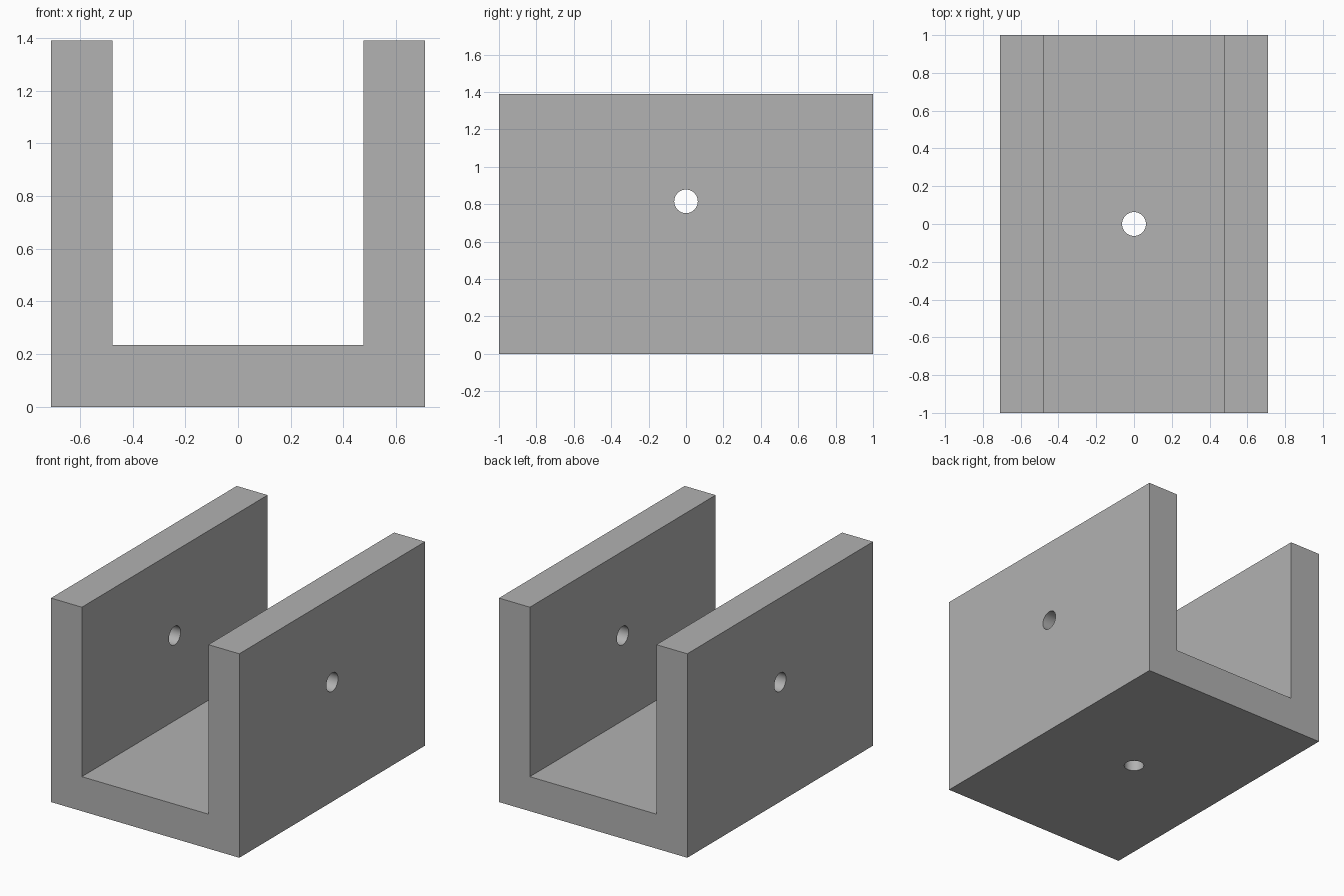
import bpy
import bmesh
from math import radians

if "Cube" in bpy.data.objects:
    bpy.data.objects.remove(bpy.data.objects["Cube"], do_unlink=True)

HALF_W, INNER_W, HEIGHT, FLOOR, HALF_L = 0.71, 0.477, 1.39, 0.235, 1.0
HOLE_R, HOLE_Z = 0.063, 0.815

# Plain grey material
grey = bpy.data.materials.new("plain grey")
grey.use_nodes = True
colour = (0.445, 0.445, 0.445, 1)
grey.diffuse_color = colour
grey.node_tree.nodes["Principled BSDF"].inputs["Base Color"].default_value = colour

# U-shaped channel: right half of the profile mirrored, then extruded along y
half = [(HALF_W, 0), (HALF_W, HEIGHT), (INNER_W, HEIGHT), (INNER_W, FLOOR)]
profile = half + [(-x, z) for x, z in reversed(half)]
bm = bmesh.new()
face = bm.faces.new([bm.verts.new((x, -HALF_L, z)) for x, z in profile])
ext = bmesh.ops.extrude_face_region(bm, geom=[face])
verts = [v for v in ext["geom"] if isinstance(v, bmesh.types.BMVert)]
bmesh.ops.translate(bm, verts=verts, vec=(0, 2 * HALF_L, 0))
bmesh.ops.recalc_face_normals(bm, faces=bm.faces)
mesh = bpy.data.meshes.new("u_channel")
bm.to_mesh(mesh)
bm.free()
mesh.materials.append(grey)
channel = bpy.data.objects.new("u_channel", mesh)
bpy.context.collection.objects.link(channel)


def drill(name, location, depth, rotation):
    """Cut a round through hole in the channel."""
    bpy.ops.mesh.primitive_cylinder_add(vertices=48, radius=HOLE_R, depth=depth,
                                        location=location, rotation=rotation)
    cutter = bpy.context.object
    cutter.name = name
    cutter.hide_render = True
    cutter.data.materials.append(grey)
    mod = channel.modifiers.new(name, "BOOLEAN")
    mod.operation = "DIFFERENCE"
    mod.solver = "EXACT"
    mod.object = cutter
    bpy.ops.object.select_all(action="DESELECT")
    channel.select_set(True)
    bpy.context.view_layer.objects.active = channel
    bpy.ops.object.modifier_apply(modifier=name)
    bpy.data.objects.remove(cutter, do_unlink=True)


# One hole across both walls, one down through the floor
drill("wall_hole", (0, 0, HOLE_Z), 2, (0, radians(90), 0))
drill("floor_hole", (0, 0, FLOOR / 2), 2 * FLOOR, (0, 0, 0))

# Smooth bores, sharp corners
bpy.ops.object.shade_smooth_by_angle(angle=radians(30))
